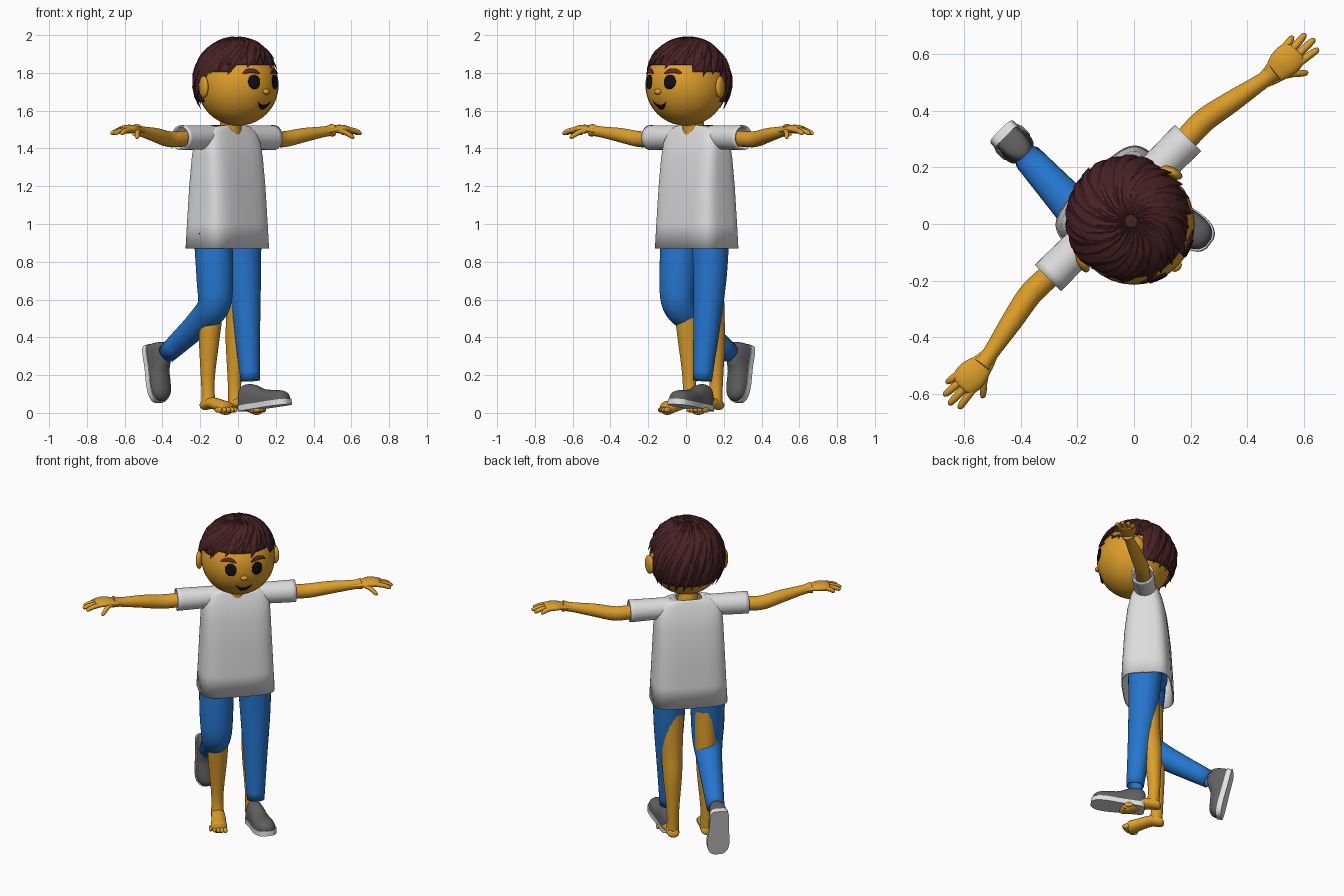
import bpy, bmesh, math, random
from math import sin, cos, pi, radians
from mathutils import Vector, Matrix

if "Cube" in bpy.data.objects:
    bpy.data.objects.remove(bpy.data.objects["Cube"])

random.seed(4)
TURN = radians(45)          # whole figure faces diagonally


def material(name, rgb):
    m = bpy.data.materials.new(name)
    m.diffuse_color = (*rgb, 1)
    m.use_nodes = True
    m.node_tree.nodes["Principled BSDF"].inputs["Base Color"].default_value = m.diffuse_color
    return m


SKIN = material("skin", (0.72, 0.34, 0.022))
SHIRT = material("shirt_white", (0.72, 0.72, 0.72))
DENIM = material("denim_blue", (0.018, 0.18, 0.62))
SHOE = material("shoe_grey", (0.115, 0.115, 0.115))
SOLE = material("sole_white", (0.75, 0.75, 0.75))
HAIR = material("hair_brown", (0.065, 0.016, 0.018))
BROW = material("brow_brown", (0.12, 0.022, 0.015))
BLACK = material("black", (0.005, 0.005, 0.005))


def finish(name, bm, mat, angle=50, thick=0, place=None):
    if place:
        bm.transform(place)
    bmesh.ops.recalc_face_normals(bm, faces=bm.faces)
    me = bpy.data.meshes.new(name)
    bm.to_mesh(me)
    bm.free()
    me.materials.append(mat)
    ob = bpy.data.objects.new(name, me)
    bpy.context.collection.objects.link(ob)
    ob.rotation_euler.z = TURN
    bpy.ops.object.select_all(action='DESELECT')
    ob.select_set(True)
    bpy.context.view_layer.objects.active = ob
    if angle:
        bpy.ops.object.shade_smooth_by_angle(angle=radians(angle))
    if thick:
        s = ob.modifiers.new("thickness", 'SOLIDIFY')
        s.thickness, s.offset = thick, -1
    return ob


def loft(rings, caps=True, closed=True):
    bm = bmesh.new()
    vs = [[bm.verts.new(p) for p in r] for r in rings]
    n = len(vs[0])
    for a, b in zip(vs, vs[1:]):
        for i in range(n if closed else n - 1):
            j = (i + 1) % n
            bm.faces.new((a[i], a[j], b[j], b[i]))
    if caps:
        bm.faces.new(vs[0])
        bm.faces.new(vs[-1])
    return bm


def spline(pts, steps=5):
    p = [Vector(q) for q in pts]
    p = [2 * p[0] - p[1]] + p + [2 * p[-1] - p[-2]]
    out = []
    for a, b, c, d in zip(p, p[1:], p[2:], p[3:]):
        for k in range(steps):
            t = k / steps
            out.append(0.5 * (2 * b + (c - a) * t + (2 * a - 5 * b + 4 * c - d) * t * t
                              + (3 * b - a - 3 * c + d) * t ** 3))
    return out + [p[-2]]


def tube(name, pts, mat, ref, squash=1, sides=20, caps=True, thick=0, steps=5):
    """Round tube through (x, y, z, radius) points."""
    path = spline(pts, steps)
    rings = []
    for i, q in enumerate(path):
        t = (path[min(i + 1, len(path) - 1)] - path[max(i - 1, 0)]).to_3d().normalized()
        n1 = (ref - t * ref.dot(t)).normalized()
        n2 = t.cross(n1)
        rings.append([q.to_3d() + q.w * (cos(2 * pi * k / sides) * n1 + squash * sin(2 * pi * k / sides) * n2)
                      for k in range(sides)])
    return finish(name, loft(rings, caps), mat, thick=thick)


def ball(name, loc, size, mat, rot=0):
    bm = bmesh.new()
    bmesh.ops.create_uvsphere(bm, u_segments=32, v_segments=20, radius=1)
    m = Matrix.Translation(loc) @ Matrix.Rotation(rot, 4, 'Z') @ Matrix.Diagonal((*size, 1))
    return finish(name, bm, mat, place=m)


X, Y = Vector((1, 0, 0)), Vector((0, 1, 0))

# Shirt body: rounded-box sections (z, half width, half depth)
rings = []
for z, a, b in [(0.87, .222, .147), (1.0, .215, .142), (1.2, .206, .13), (1.35, .2, .113),
                (1.43, .195, .095), (1.49, .175, .072), (1.515, .13, .062), (1.525, .075, .056)]:
    ring = []
    for k in range(48):
        c, s = cos(2 * pi * k / 48), sin(2 * pi * k / 48)
        ring.append((a * math.copysign(abs(c) ** .5, c), .08 + b * math.copysign(abs(s) ** .5, s), z))
    rings.append(ring)
finish("shirt_body", loft(rings, caps=False), SHIRT, thick=.008)

# Neck and head
tube("neck", [(0, .07, 1.42, .068), (0, .055, 1.52, .058), (0, .03, 1.62, .06)], SKIN, X)
HC, HR = Vector((0, 0, 1.735)), 0.215
ball("head", HC, (HR, HR, HR), SKIN)
ball("nose", (0, -.212, 1.70), (.022, .016, .015), SKIN)

# Arms, sleeves, hands, bare legs: mirrored pairs
for side, s in (("left", 1), ("right", -1)):
    tube(side + "_sleeve", [(s * .1, .08, 1.46, .062), (s * .22, .08, 1.458, .064), (s * .35, .08, 1.457, .066)],
         SHIRT, Y, caps=False, thick=.008, sides=28)
    tube(side + "_arm", [(s * .25, .08, 1.455, .042), (s * .36, .083, 1.45, .042), (s * .44, .083, 1.45, .042),
                         (s * .55, .062, 1.47, .038), (s * .69, .034, 1.49, .028), (s * .735, .028, 1.497, .034)],
         SKIN, Y)
    tube(side + "_palm", [(s * .68, .035, 1.49, .027), (s * .73, .028, 1.498, .04), (s * .78, .028, 1.503, .054),
                          (s * .825, .026, 1.5, .05), (s * .84, .026, 1.498, .035)], SKIN, Y, squash=.42)
    fingers = [(.81, .063, .868, .07), (.82, .04, .905, .046), (.82, .014, .915, .012), (.815, -.01, .9, -.022),
               (.735, .005, .815, -.05)]
    for i, (u0, v0, u1, v1) in enumerate(fingers):
        drop = .045 if i == 4 else .022
        tube(f"{side}_finger_{i + 1}", [(s * u0, v0, 1.5, .014), (s * (u0 + u1) / 2, (v0 + v1) / 2, 1.5 - drop * .3, .0135),
                                        (s * (u1 - .01), v1, 1.5 - drop * .85, .011), (s * u1, v1, 1.5 - drop, .004)],
             SKIN, Y, sides=10, steps=3)
    tube(side + "_bare_leg", [(s * .1, .09, .8, .07), (s * .1, .1, .55, .062), (s * .1, .115, .4, .056),
                              (s * .1, .125, .22, .04), (s * .1, .125, .12, .035), (s * .1, .12, .05, .038)], SKIN, X)
    tube(side + "_bare_foot", [(s * .1, .165, .04, .015), (s * .1, .15, .04, .034), (s * .102, .09, .052, .04),
                               (s * .11, .02, .037, .044), (s * .118, -.03, .024, .048), (s * .12, -.045, .022, .03)],
         SKIN, X, squash=.75)
    for i in range(5):
        ball(f"{side}_toe_{i + 1}", (s * (.085 + i * .02), -.052 + i * i * .0022, .016),
             (.0135 - i * .001, .026, .015), SKIN)
    ball(side + "_ear", (s * .222, .035, 1.725), (.02, .042, .058), SKIN, rot=s * .35)

# Trousers
ball("trouser_hips", (0, .08, .96), (.19, .115, .085), DENIM)
tube("left_trouser_leg", [(.11, .075, .95, .1), (.113, .065, .7, .088), (.11, .04, .42, .068), (.107, .015, .17, .051)],
     DENIM, X, caps=False, thick=.008, sides=28)
tube("right_trouser_leg", [(-.115, .072, .95, .103), (-.118, .055, .7, .097), (-.117, .065, .57, .087),
                           (-.112, .17, .482, .072), (-.1, .43, .315, .052)],
     DENIM, X, caps=False, thick=.008, sides=28)

# Shoes: stations (y, half width, height)
STATIONS = [(.068, .022, .08), (.06, .04, .115), (.04, .049, .135), (0, .052, .138), (-.045, .052, .125),
            (-.09, .056, .1), (-.15, .061, .088), (-.2, .055, .08), (-.228, .038, .066), (-.24, .016, .048)]


def shoe(side, place):
    st = spline(STATIONS, 3)
    upper = [[(p[1] * cos(pi * k / 14), p[0], .025 + (p[2] - .025) * sin(pi * k / 14) ** .65 if 0 < k < 14 else .025)
              for k in range(15)] for p in st]
    finish(side + "_shoe_upper", loft(upper), SHOE, place=place)
    out = [((p[1] + .005), p[0] * 1.02) for p in st]
    out += [(-x, y) for x, y in reversed(out)]
    finish(side + "_shoe_sole", loft([[(x, y, z) for x, y in out] for z in (0, .03)]), SOLE, angle=35, place=place)


shoe("left", Matrix.Translation((.107, 0, .016)) @ Matrix.Rotation(radians(8), 4, 'Z') @ Matrix.Rotation(radians(-7), 4, 'X'))
shoe("right", Matrix.Translation((-.1, .555, .29)) @ Matrix.Rotation(radians(77), 4, 'X'))


# Face details: thin patches laid on the head
def patch(name, u0, u1, top, bottom, mat, lift=.003, n=20):
    rows = []
    for i in range(n + 1):
        s = -cos(pi * i / n)
        u = (u0 + u1) / 2 + s * (u1 - u0) / 2
        col = []
        for k in range(6):
            z = bottom(s) + (top(s) - bottom(s)) * k / 5
            v = -math.sqrt((HR + lift) ** 2 - u * u - (z - HC.z) ** 2)
            col.append((u, v, z))
        rows.append(col)
    bm = loft(rows, caps=False, closed=False)
    bmesh.ops.remove_doubles(bm, verts=bm.verts, dist=.0001)
    finish(name, bm, mat, thick=.005)


def arc(s):
    return math.sqrt(max(0, 1 - s * s))


for side, m in (("left", 1), ("right", -1)):
    patch(side + "_eye", m * .078 - .032, m * .078 + .032, lambda s: 1.752 + .038 * arc(s),
          lambda s: 1.752 - .038 * arc(s), BLACK)
    patch(side + "_brow", m * .088 - .046, m * .088 + .046, lambda s: 1.812 - .016 * s * s + .012 * arc(s),
          lambda s: 1.812 - .016 * s * s - .011 * arc(s), BROW, lift=.006)
patch("mouth", -.045, .045, lambda s: 1.63 + .018 * s * s, lambda s: 1.63 + .018 * s * s - .022 * (1 - s * s), BLACK)

# Hair cap, trimmed along the hairline
C, R = Vector((0, .015, 1.745)), Vector((.217, .225, .236))


def tip_angle(az):
    a = abs((az + 180) % 360 - 180)
    return 66 if a < 55 else 76 if a < 102 else 117


bm = bmesh.new()
bmesh.ops.create_uvsphere(bm, u_segments=48, v_segments=36, radius=1)
gone = []
for f in bm.faces:
    c = f.calc_center_median()
    if math.degrees(math.acos(max(-1, min(1, c.z)))) > tip_angle(math.degrees(math.atan2(c.x, -c.y))) - 3:
        gone.append(f)
bmesh.ops.delete(bm, geom=gone, context='FACES')
finish("hair_cap", bm, HAIR, thick=.012, place=Matrix.Translation(C) @ Matrix.Diagonal((*R, 1)))


# Hair locks: ridged, pointed strips sweeping out from the crown
def lock(i, az, tip, width, lift):
    rings, n = [], 9
    for k in range(n + 1):
        t = k / n
        pol = radians(6 + (tip - 6) * t)
        a = radians(az + 35 * (1 - t) ** 1.5 - 16 * t * t)
        w = width * min(1, .3 + 2 * t) * (1 - max(0, t - .55) / .45) ** .7 + .001
        ring = []
        for off, h in ((-1, 0), (-.75, .007), (.1, .012), (1, .003), (0, -.012)):
            aa = a + off * w / max(.05, .22 * sin(pol))
            d = Vector((sin(pol) * sin(aa), -sin(pol) * cos(aa), cos(pol)))
            g = 1 + (h * min(1, 3 * (1.03 - t)) + lift * t * t) / .225
            ring.append(C + Vector((d.x * R.x, d.y * R.y, d.z * R.z)) * g)
        rings.append(ring)
    finish(f"hair_lock_{i}", loft(rings), HAIR, angle=25)


for i in range(26):
    az = i * 360 / 26
    lock(i, az, tip_angle(az - 16) + random.uniform(-2, 7), random.uniform(.03, .042), random.uniform(.004, .012))
for i in range(14):
    az = i * 360 / 14 + 9
    lock(40 + i, az, tip_angle(az - 16) * random.uniform(.68, .9), .036, random.uniform(.008, .016))
